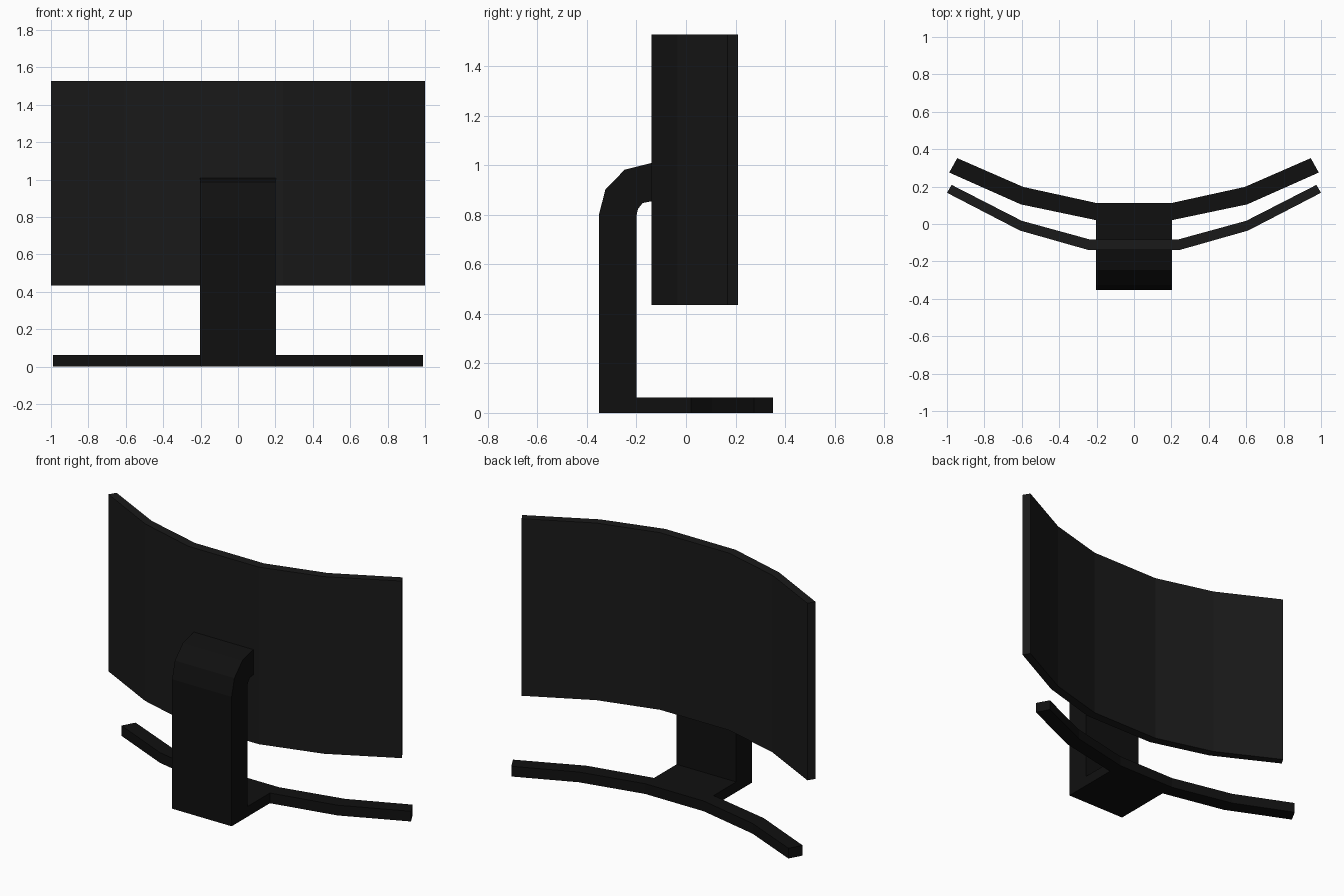
import bpy

if "Cube" in bpy.data.objects:
    bpy.data.objects.remove(bpy.data.objects["Cube"])


def material(name, v):
    m = bpy.data.materials.new(name)
    m.diffuse_color = (v, v, v, 1)
    m.use_nodes = True
    m.node_tree.nodes["Principled BSDF"].inputs["Base Color"].default_value = m.diffuse_color
    return m


def prism(name, outline, to3d, a, b, mat):
    """Extrude a 2D outline between a and b."""
    n = len(outline)
    verts = [to3d(p, q, h) for h in (a, b) for p, q in outline]
    faces = [list(range(n)), list(range(n, 2 * n))[::-1]]
    faces += [(i + n, (i + 1) % n + n, (i + 1) % n, i) for i in range(n)]
    me = bpy.data.meshes.new(name)
    me.from_pydata(verts, [], faces)
    ob = bpy.data.objects.new(name, me)
    bpy.context.collection.objects.link(ob)
    me.materials.append(mat)
    # consistent outward normals
    import bmesh
    bm = bmesh.new()
    bm.from_mesh(me)
    bmesh.ops.recalc_face_normals(bm, faces=bm.faces)
    bm.to_mesh(me)
    bm.free()
    return ob


def curved_bar(name, near, far, z0, z1, mat):
    """Faceted arc: quad sections mirrored about x = 0, one clean strip."""
    near = [(-x, y) for x, y in near[::-1]] + near
    far = [(-x, y) for x, y in far[::-1]] + far
    n = len(near)
    verts = []
    for (ax, ay), (bx, by) in zip(near, far):
        verts += [(ax, ay, z0), (bx, by, z0), (bx, by, z1), (ax, ay, z1)]
    faces = [(3, 2, 1, 0), tuple(4 * (n - 1) + k for k in range(4))]
    for i in range(n - 1):
        for k in range(4):
            p, q = 4 * i + k, 4 * i + (k + 1) % 4
            faces.append((p, q, q + 4, p + 4))
    me = bpy.data.meshes.new(name)
    me.from_pydata(verts, [], faces)
    me.materials.append(mat)
    ob = bpy.data.objects.new(name, me)
    bpy.context.collection.objects.link(ob)
    return ob


panel = material("panel_black", 0.010)
frame = material("stand_black", 0.005)

# curved screen
curved_bar("screen",
           [(0.24, -0.14), (0.61, -0.035), (1.0, 0.167)],
           [(0.235, -0.083), (0.60, 0.017), (0.975, 0.209)],
           0.435, 1.527, panel)

# curved foot bar
curved_bar("foot_bar",
           [(0.2, 0.02), (0.605, 0.105), (0.988, 0.275)],
           [(0.2, 0.112), (0.592, 0.198), (0.945, 0.352)],
           0.0, 0.063, frame)

# bent neck with the floor plate running forward to the foot bar
profile = [(0.03, 0), (-0.352, 0), (-0.352, 0.798), (-0.325, 0.903),
           (-0.247, 0.982), (-0.13, 1.011), (-0.13, 0.856), (-0.175, 0.847),
           (-0.194, 0.823), (-0.199, 0.80), (-0.199, 0.063), (0.03, 0.063)]
prism("stand", profile, lambda y, z, x: (x, y, z), -0.203, 0.203, frame)
